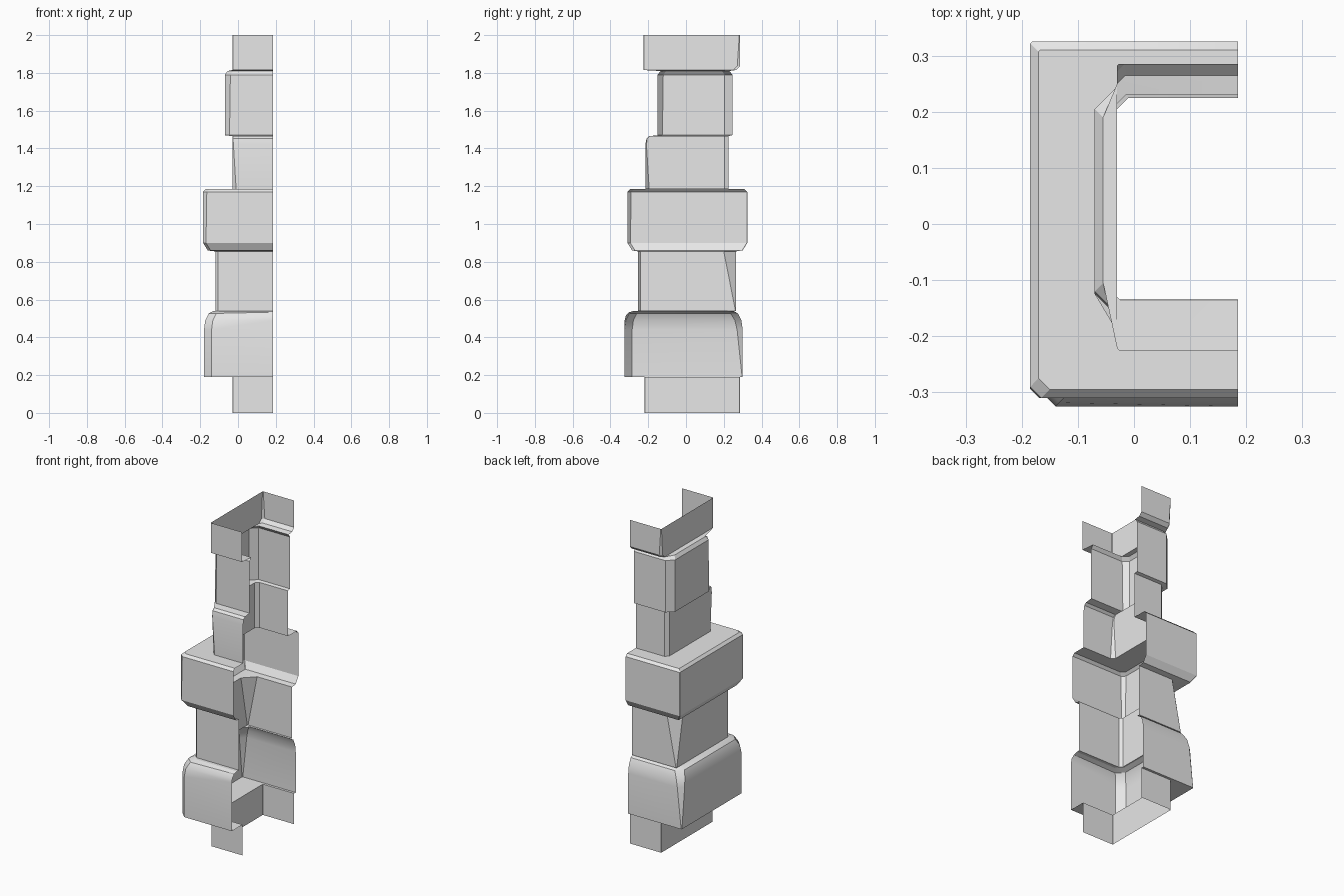
import bpy
import bmesh
import math

cube = bpy.data.objects.get("Cube")
if cube:
    bpy.data.objects.remove(cube, do_unlink=True)

stone = bpy.data.materials.new("pale_grey_stone")
stone.use_nodes = True
stone.diffuse_color = (0.8, 0.8, 0.8, 1)
stone.node_tree.nodes["Principled BSDF"].inputs["Base Color"].default_value = stone.diffuse_color

OPEN_END = 0.185  # the shell is open along this plane
SHARP = 0.003     # corner cut of a nearly square corner
ALL_SIDES = ("side", "front", "back")


def mix(pair, factor):
    return pair[0] + (pair[1] - pair[0]) * factor


def section(z, side, front, back, front_cut, back_cut, tilt):
    """C-shaped cross-section with cut corners; tilt lifts the open front end."""
    return [(OPEN_END, front, z + tilt),
            (side + front_cut, front, z),
            (side, front + front_cut, z),
            (side, back - back_cut, z),
            (side + back_cut, back, z),
            (OPEN_END, back, z)]


def bevel_steps(steps):
    """Quarter arc as (height, inset) fractions, from the wall to the rim."""
    angles = [math.pi / 2 * i / steps for i in range(steps + 1)]
    return [(math.sin(a), 1 - math.cos(a)) for a in angles]


def block_sections(bottom, top, side, front, back,
                   front_cut=(SHARP, SHARP), back_cut=(SHARP, SHARP),
                   top_bevel=(0, 0), bottom_bevel=(0, 0),
                   top_sides=ALL_SIDES, bottom_sides=ALL_SIDES,
                   steps=1, tilt=0):
    """Walls of one block from bottom to top, with optional bevelled rims."""
    levels = []
    if any(bottom_bevel):
        levels.append((bottom, bottom_bevel[1], bottom_sides, 0))
    levels.append((bottom + bottom_bevel[0], 0, bottom_sides, 0))
    if any(top_bevel):
        height, width = top_bevel
        for rise, inset in bevel_steps(steps):
            levels.append((top - height + height * rise, width * inset,
                           top_sides, tilt * (1 - rise)))
    else:
        levels.append((top, 0, top_sides, 0))

    sections = []
    for z, inset, sides, lift in levels:
        factor = (z - bottom) / (top - bottom)
        sections.append(section(
            z,
            side + inset * ("side" in sides),
            front + inset * ("front" in sides),
            back - inset * ("back" in sides),
            mix(front_cut, factor), mix(back_cut, factor), lift))
    return sections


def build_shell(name, sections):
    """Skin neighbouring cross-sections with outward-facing quads."""
    bm = bmesh.new()
    rows = [[bm.verts.new(point) for point in s] for s in sections]
    for low, high in zip(rows, rows[1:]):
        for i in range(len(low) - 1):
            bm.faces.new((low[i], high[i], high[i + 1], low[i + 1]))
    mesh = bpy.data.meshes.new(name)
    bm.to_mesh(mesh)
    bm.free()
    mesh.materials.append(stone)
    obj = bpy.data.objects.new(name, mesh)
    bpy.context.collection.objects.link(obj)
    obj.select_set(True)
    bpy.context.view_layer.objects.active = obj


blocks = {
    # Narrow foot
    "base_block": block_sections(
        bottom=0, top=0.19, side=-0.03, front=-0.22, back=0.285),
    # Wide block with a rounded, tilted shoulder
    "lower_wide_block": block_sections(
        bottom=0.19, top=0.54, side=-0.18, front=-0.325, back=0.3,
        front_cut=(0.04, 0.04), back_cut=(SHARP, 0.04),
        top_bevel=(0.1, 0.05), steps=3, tilt=0.05),
    # Neck with a wedge-shaped cut in the rear corner
    "lower_neck_block": block_sections(
        bottom=0.54, top=0.855, side=-0.12, front=-0.255, back=0.265,
        front_cut=(0.015, 0.015), back_cut=(SHARP, 0.065)),
    # Widest block, bevelled above and below
    "middle_wide_block": block_sections(
        bottom=0.86, top=1.185, side=-0.185, front=-0.31, back=0.325,
        front_cut=(0.015, 0.02),
        top_bevel=(0.015, 0.015), bottom_bevel=(0.04, 0.025)),
    # Neck with a sloping front rim
    "upper_neck_block": block_sections(
        bottom=1.185, top=1.465, side=-0.03, front=-0.215, back=0.225,
        front_cut=(0.02, SHARP), back_cut=(0.02, 0.02),
        top_bevel=(0.045, 0.02), top_sides=("front",), steps=2),
    # Block that leans out to the side
    "upper_block": block_sections(
        bottom=1.47, top=1.81, side=-0.07, front=-0.15, back=0.245,
        front_cut=(0.025, 0.03), back_cut=(0.04, 0.04),
        top_bevel=(0.02, 0.015)),
    # Open crown, bevelled under the back
    "top_block": block_sections(
        bottom=1.815, top=2, side=-0.03, front=-0.225, back=0.285,
        back_cut=(0.015, SHARP),
        bottom_bevel=(0.02, 0.02), bottom_sides=("back",)),
}

# Each block starts from the rim of the one below, which makes the ledge
bpy.ops.object.select_all(action='DESELECT')
rim = []
for name, sections in blocks.items():
    build_shell(name, rim + sections)
    rim = sections[-1:]

bpy.ops.object.shade_smooth_by_angle(angle=math.radians(30))
